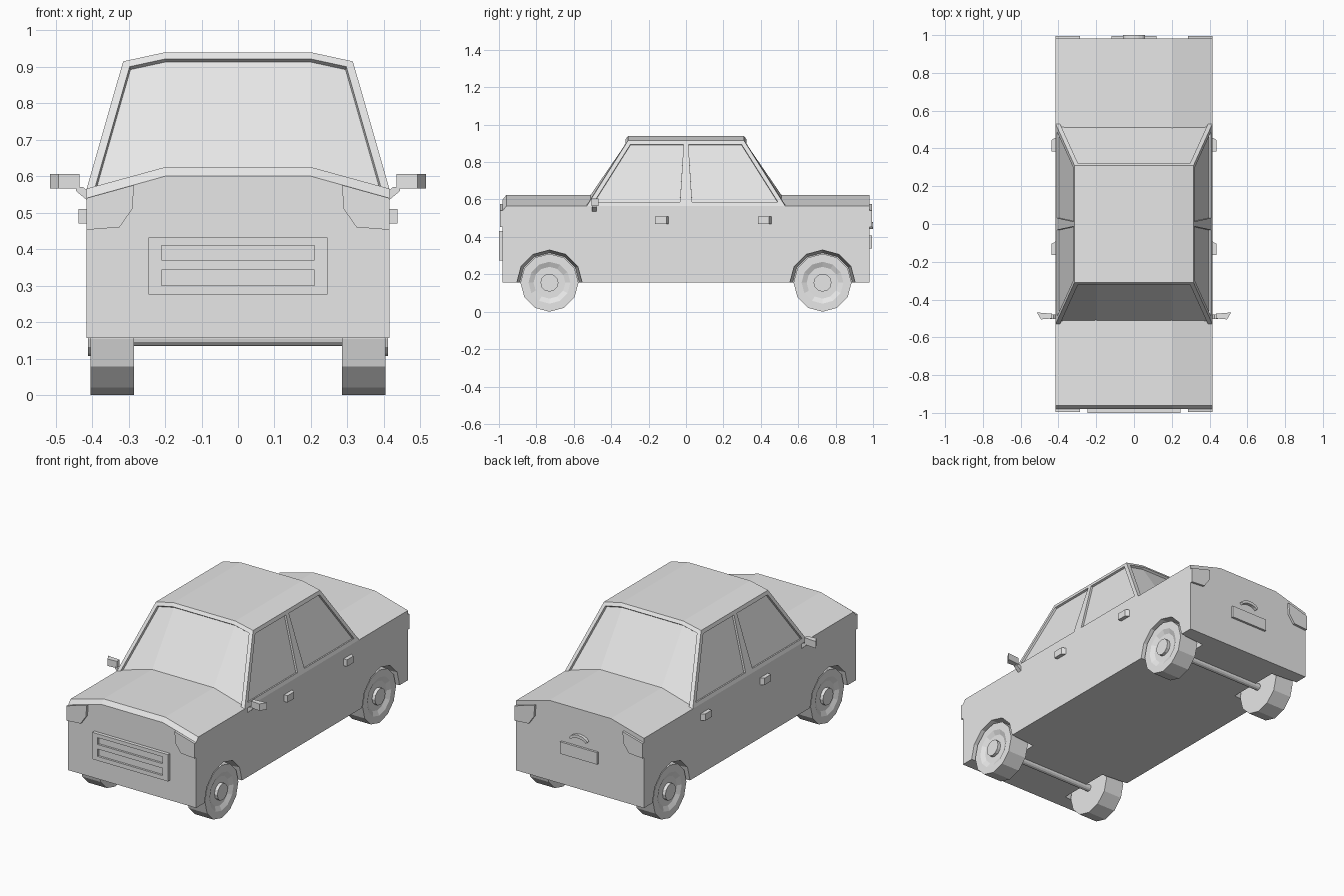
import bpy, bmesh, math
from mathutils import Matrix

cube = bpy.data.objects.get("Cube")
if cube:
    bpy.data.objects.remove(cube, do_unlink=True)

paint = bpy.data.materials.new("light_grey_paint")
paint.use_nodes = True
paint.diffuse_color = (0.8, 0.8, 0.8, 1)
paint.node_tree.nodes["Principled BSDF"].inputs["Base Color"].default_value = (0.8, 0.8, 0.8, 1)


def finish(name, bm):
    bmesh.ops.remove_doubles(bm, verts=bm.verts, dist=1e-5)
    bmesh.ops.recalc_face_normals(bm, faces=bm.faces)
    mesh = bpy.data.meshes.new(name)
    bm.to_mesh(mesh)
    bm.free()
    mesh.materials.append(paint)
    obj = bpy.data.objects.new(name, mesh)
    bpy.context.collection.objects.link(obj)
    return obj


def loft(name, rings, cap=True):
    """Skin a row of closed rings that have equal point counts."""
    bm = bmesh.new()
    rows = [[bm.verts.new(p) for p in ring] for ring in rings]
    n = len(rows[0])
    for a, b in zip(rows, rows[1:]):
        for i in range(n):
            j = (i + 1) % n
            bm.faces.new((a[i], a[j], b[j], b[i]))
    if cap:
        bm.faces.new(rows[0])
        bm.faces.new(rows[-1])
    return finish(name, bm)


def prism(name, pts, axis, a, b):
    """Extrude a flat outline along y (points are x, z) or z (points are x, y)."""
    place = (lambda p, t: (p[0], t, p[1])) if axis == "y" else (lambda p, t: (p[0], p[1], t))
    return loft(name, [[place(p, t) for p in pts] for t in (a, b)])


def block(name, x0, x1, y0, y1, z0, z1):
    return prism(name, [(x0, z0), (x1, z0), (x1, z1), (x0, z1)], "y", y0, y1)


def lathe_x(name, profile, y, z, side=1, steps=12):
    """Turn a profile of (x, radius) about an axis along x."""
    rings = []
    for x, r in profile:
        angles = [2 * math.pi * i / steps for i in range(steps)]
        rings.append([(side * x, y + r * math.cos(t), z + r * math.sin(t)) for t in angles])
    return loft(name, rings)


W, FLOOR, WHEEL_Y, WHEEL_R = 0.415, 0.157, 0.73, 0.155

# Lower body with a crowned bonnet and boot
def section(y, edge, crown):
    return [(-W, y, FLOOR), (-W, y, edge), (-0.2, y, crown),
            (0.2, y, crown), (W, y, edge), (W, y, FLOOR)]

body = loft("body", [section(-0.98, 0.54, 0.6), section(-0.96, 0.566, 0.625),
                     section(0.982, 0.566, 0.625)])

# Wheel arches, cut as tapered recesses
cutters = []
for side in (-1, 1):
    for y in (-WHEEL_Y, WHEEL_Y):
        cutter = lathe_x("arch_cutter", [(0.25, 0.16), (W, 0.175), (0.45, 0.178)],
                         y, WHEEL_R, side)
        cutter.hide_render = True
        cutters.append(cutter)
        cut = body.modifiers.new("arch", "BOOLEAN")
        cut.operation = "DIFFERENCE"
        cut.solver = "EXACT"
        cut.object = cutter
graph = bpy.context.evaluated_depsgraph_get()
body.data = bpy.data.meshes.new_from_object(body.evaluated_get(graph))
body.modifiers.clear()
for cutter in cutters:
    bpy.data.objects.remove(cutter, do_unlink=True)

# Cabin with sunken windows
def cabin():
    bm = bmesh.new()

    def row(x, crown_x, y, edge, crown, mid_z):
        pts = [(-x, -y, edge), (-crown_x, -y, crown), (crown_x, -y, crown), (x, -y, edge),
               (x, 0, mid_z), (x, y, edge), (crown_x, y, crown), (-crown_x, y, crown),
               (-x, y, edge), (-x, 0, mid_z)]
        return [bm.verts.new(p) for p in pts]

    low = row(W, 0.2, 0.53, 0.566, 0.62, 0.566)
    top = row(0.315, 0.2, 0.31, 0.915, 0.94, 0.915)
    walls = []
    for i in range(10):
        j = (i + 1) % 10
        walls.append(bm.faces.new((low[i], low[j], top[j], top[i])))
    bm.faces.new((top[1], top[2], top[6], top[7]))
    bm.faces.new((top[2], top[3], top[4], top[5], top[6]))
    bm.faces.new((top[7], top[8], top[9], top[0], top[1]))
    bmesh.ops.recalc_face_normals(bm, faces=bm.faces)
    # windscreen and rear window
    for group in (walls[0:3], walls[5:8]):
        bmesh.ops.inset_region(bm, faces=group, thickness=0.022, use_even_offset=True)
        bmesh.ops.inset_region(bm, faces=group, thickness=0.0005, depth=-0.014)
    # side windows, with a centre pillar that narrows upwards
    sides = [walls[k] for k in (3, 4, 8, 9)]
    bmesh.ops.inset_individual(bm, faces=sides, thickness=0.022, use_even_offset=True)
    for v in {v for f in sides for v in f.verts}:
        if abs(v.co.y) < 0.06:
            v.co.y = math.copysign(0.032 if v.co.z < 0.75 else 0.013, v.co.y)
    bmesh.ops.inset_individual(bm, faces=sides, thickness=0.0005, depth=-0.012)
    return finish("cabin", bm)

cabin()

# Wheels with dished sides and hub caps, joined by axles
wheel = [(0.285, 0), (0.285, WHEEL_R), (0.405, WHEEL_R), (0.405, 0.112), (0.392, 0.085),
         (0.392, 0.048), (0.411, 0.048), (0.411, 0)]
for end, y in (("front", -WHEEL_Y), ("rear", WHEEL_Y)):
    for label, side in (("left", 1), ("right", -1)):
        lathe_x(f"{end}_{label}_wheel", wheel, y, WHEEL_R, side)
    lathe_x(f"{end}_axle", [(-0.29, 0.02), (0.29, 0.02)], y, WHEEL_R)

# Parts repeated on both sides
lamp = [(0.285, 0.576), (0.29, 0.51), (0.325, 0.46), (W, 0.453), (W, 0.54)]
mirror = [(0.435, -0.5), (0.492, -0.505), (0.515, -0.468), (0.435, -0.475)]
stalk = [(0.4, 0.55), (0.415, 0.535), (0.445, 0.56), (0.445, 0.57), (0.425, 0.57)]
for label, s in (("left", 1), ("right", -1)):
    def flip(pts):
        return [(s * x, v) for x, v in pts]

    prism(f"{label}_headlamp", flip(lamp), "y", -0.995, -0.97)
    prism(f"{label}_tail_lamp", flip(lamp), "y", 0.97, 0.995)
    prism(f"{label}_mirror", flip(mirror), "z", 0.566, 0.606)
    prism(f"{label}_mirror_stalk", flip(stalk), "y", -0.503, -0.478)
    for end, y in (("front", -0.165), ("rear", 0.385)):
        grip = [(0.41, y), (0.437, y), (0.437, y + 0.06), (0.41, y + 0.075)]
        prism(f"{end}_{label}_door_handle", flip(grip), "z", 0.47, 0.51)

# Grille with two slots
block("grille_back", -0.22, 0.22, -0.988, -0.97, 0.28, 0.425)
for z0, z1 in ((0.275, 0.3), (0.343, 0.37), (0.41, 0.432)):
    block("grille_bar", -0.21, 0.21, -1, -0.97, z0, z1)
for s in (-1, 1):
    block("grille_end", *sorted((s * 0.21, s * 0.245)), -1, -0.97, 0.275, 0.432)

# Rear plate and curved boot handle
block("rear_plate", -0.12, 0.12, 0.97, 0.995, 0.338, 0.408)
angles = [math.radians(25 + 130 * i / 6) for i in range(7)]
arc = [(0.065 * math.cos(t), 0.435 + 0.045 * math.sin(t)) for t in angles]
arc += [(0.055 * math.cos(t), 0.43 + 0.032 * math.sin(t)) for t in reversed(angles)]
prism("boot_handle", arc, "y", 0.97, 1.0)
